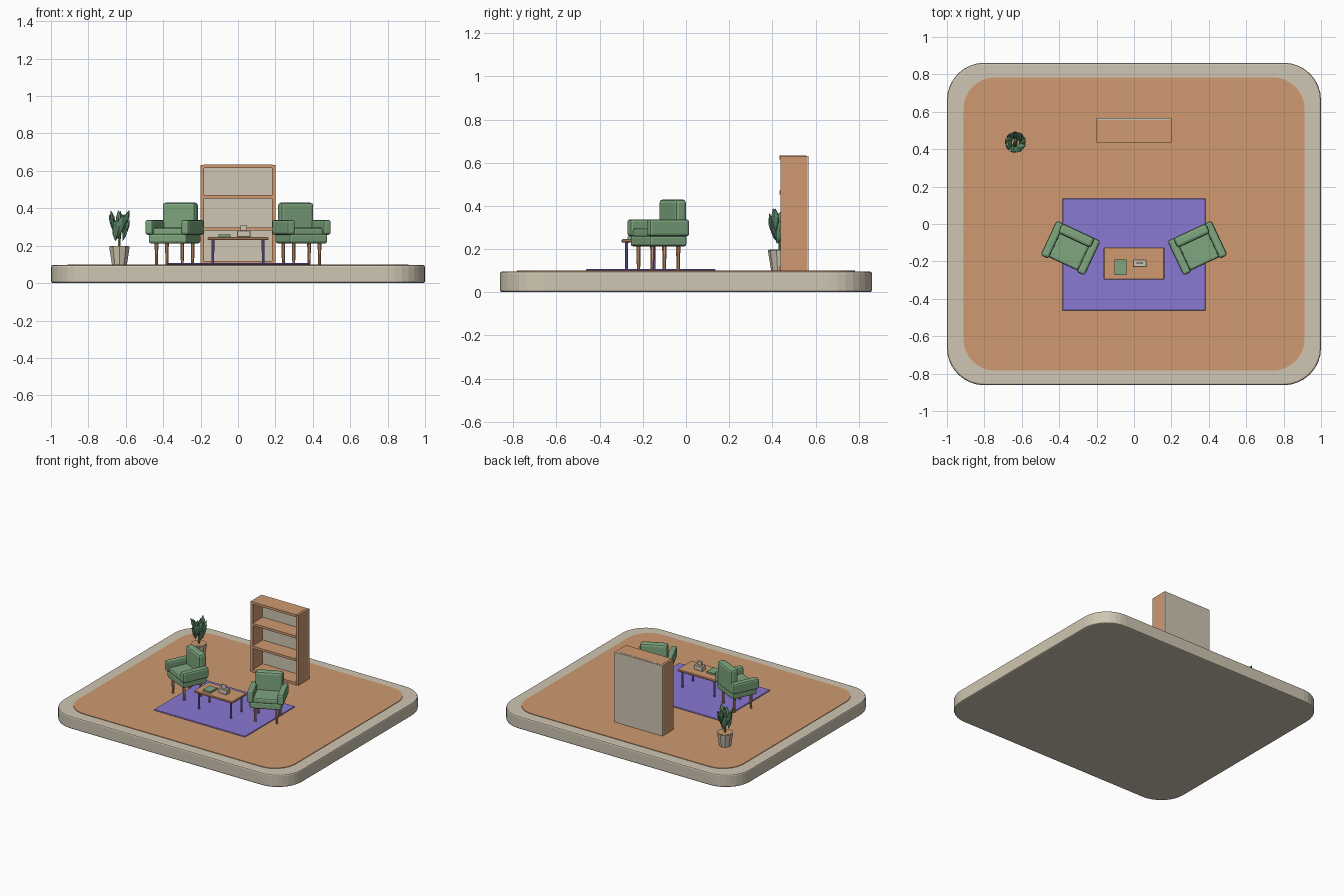
import bpy, bmesh, math
from mathutils import Matrix, Vector

if "Cube" in bpy.data.objects:
    bpy.data.objects.remove(bpy.data.objects["Cube"])


def material(name, rgb):
    m = bpy.data.materials.new(name)
    m.diffuse_color = [((c / 255 + 0.055) / 1.055) ** 2.4 for c in rgb] + [1]
    m.use_nodes = True
    m.node_tree.nodes["Principled BSDF"].inputs["Base Color"].default_value = m.diffuse_color
    return m


WOOD = material("warm wood", (208, 154, 112))
STONE = material("pale beige", (207, 198, 178))
PURPLE = material("rug purple", (138, 120, 210))
GREEN = material("sage green", (126, 166, 127))
LEAF = material("leaf green", (98, 146, 110))


def finish(bm, name, mat, world=Matrix()):
    bm.transform(world)
    bmesh.ops.recalc_face_normals(bm, faces=bm.faces)
    me = bpy.data.meshes.new(name)
    bm.to_mesh(me)
    bm.free()
    me.materials.append(mat)
    ob = bpy.data.objects.new(name, me)
    bpy.context.collection.objects.link(ob)
    return ob


def box(name, mat, x, y, z, bevel=0, segments=1, world=Matrix()):
    """Box from (min, max) pairs on each axis, with optional bevelled edges."""
    bm = bmesh.new()
    bmesh.ops.create_cube(bm, size=1)
    for v in bm.verts:
        v.co = Vector([r[0] if c < 0 else r[1] for c, r in zip(v.co, (x, y, z))])
    if bevel:
        bmesh.ops.bevel(bm, geom=bm.edges[:], offset=bevel, segments=segments,
                        profile=0.5, affect='EDGES')
    return finish(bm, name, mat, world)


def slab(name, mat, hx, hy, z0, z1, radius, bevel=0):
    """Rounded rectangle extruded upwards."""
    bm = bmesh.new()
    ring = []
    for k, (sx, sy) in enumerate(((1, 1), (-1, 1), (-1, -1), (1, -1))):
        for i in range(9):
            a = math.pi / 2 * (k + i / 8)
            ring.append(bm.verts.new((sx * (hx - radius) + radius * math.cos(a),
                                      sy * (hy - radius) + radius * math.sin(a), z0)))
    face = bm.faces.new(ring)
    up = bmesh.ops.extrude_face_region(bm, geom=[face])['geom']
    for v in up:
        if isinstance(v, bmesh.types.BMVert):
            v.co.z = z1
    if bevel:
        rims = [e for e in bm.edges if abs(e.verts[0].co.z - e.verts[1].co.z) < 1e-6]
        bmesh.ops.bevel(bm, geom=rims, offset=bevel, segments=2, profile=0.5, affect='EDGES')
    return finish(bm, name, mat)


def cone(name, mat, r1, r2, z0, z1, sides, at, world=Matrix()):
    bm = bmesh.new()
    bmesh.ops.create_cone(bm, cap_ends=True, segments=sides, radius1=r1, radius2=r2,
                          depth=z1 - z0)
    return finish(bm, name, mat, world @ Matrix.Translation((*at, (z0 + z1) / 2)))


# Plinth, floor and rug
slab("plinth", STONE, 1, 0.862, 0, 0.096, 0.2, 0.01)
slab("floor", WOOD, 0.912, 0.784, 0.08, 0.1, 0.17)
box("rug", PURPLE, (-0.383, 0.383), (-0.463, 0.137), (0.098, 0.107), 0.003)

# Bookcase
for s, side in ((-1, "left"), (1, "right")):
    box("bookcase_" + side, WOOD, sorted((s * 0.182, s * 0.2)), (0.437, 0.56), (0.098, 0.632))
box("bookcase_back", STONE, (-0.2, 0.2), (0.556, 0.568), (0.098, 0.632))
for i, z in enumerate((0.1, 0.28, 0.453, 0.615)):
    box(f"bookcase_shelf_{i}", WOOD, (-0.184, 0.184), (0.434, 0.557), (z, z + 0.018))

# Coffee table
box("table_top", WOOD, (-0.162, 0.162), (-0.298, -0.125), (0.23, 0.246), 0.004)
for x in (-0.134, 0.134):
    for y in (-0.275, -0.148):
        cone("table_leg", PURPLE, 0.0065, 0.0075, 0.1, 0.232, 8, (x, y))

# Book and tissue box on the table
box("book", GREEN, (-0.104, -0.04), (-0.272, -0.19), (0.245, 0.259))
box("tissue_box", STONE, (-0.005, 0.067), (-0.231, -0.19), (0.245, 0.282), 0.003)
box("tissue", STONE, (0.013, 0.048), (-0.215, -0.207), (0.28, 0.31))

# Pair of armchairs, turned outwards
for s, side in ((-1, "left"), (1, "right")):
    w = (Matrix.Translation((s * 0.339, -0.128, 0))
         @ Matrix.Rotation(s * math.radians(25), 4, 'Z'))
    box(side + "_seat_base", GREEN, (-0.112, 0.112), (-0.094, 0.096), (0.212, 0.264), 0.012, 2, w)
    box(side + "_seat_cushion", GREEN, (-0.086, 0.086), (-0.094, 0.06), (0.255, 0.296), 0.011, 2, w)
    box(side + "_backrest", GREEN, (-0.097, 0.097), (0.044, 0.102), (0.25, 0.43), 0.016, 2, w)
    for t in (-1, 1):
        box(side + "_armrest", GREEN, sorted((t * 0.083, t * 0.13)), (-0.103, 0.102),
            (0.258, 0.338), 0.013, 2, w)
        for y in (-0.066, 0.066):
            cone(side + "_chair_leg", WOOD, 0.008, 0.011, 0.1, 0.22, 8, (t * 0.076, y), w)

# Potted plant
POT = (-0.634, 0.437)
cone("plant_pot", STONE, 0.042, 0.058, 0.098, 0.195, 10, POT)
cone("pot_soil", WOOD, 0.05, 0.05, 0.19, 0.198, 10, POT)
cone("plant_stem", LEAF, 0.008, 0.006, 0.19, 0.3, 6, POT)
for i in range(10):
    a = 2 * math.pi * i / 9
    out, z = (0.036, 0.285 + 0.022 * (i % 3)) if i < 9 else (0, 0.325)
    bm = bmesh.new()
    bmesh.ops.create_icosphere(bm, subdivisions=1, radius=1)
    finish(bm, f"leaf_{i}", LEAF,
           Matrix.Translation((POT[0] + out * math.cos(a), POT[1] + out * math.sin(a), z))
           @ Matrix.Rotation(a, 4, 'Z') @ Matrix.Rotation(0.3 if i < 9 else 0.1, 4, 'Y')
           @ Matrix.Rotation(-0.25, 4, 'X') @ Matrix.Diagonal((0.012, 0.024, 0.066, 1)))
